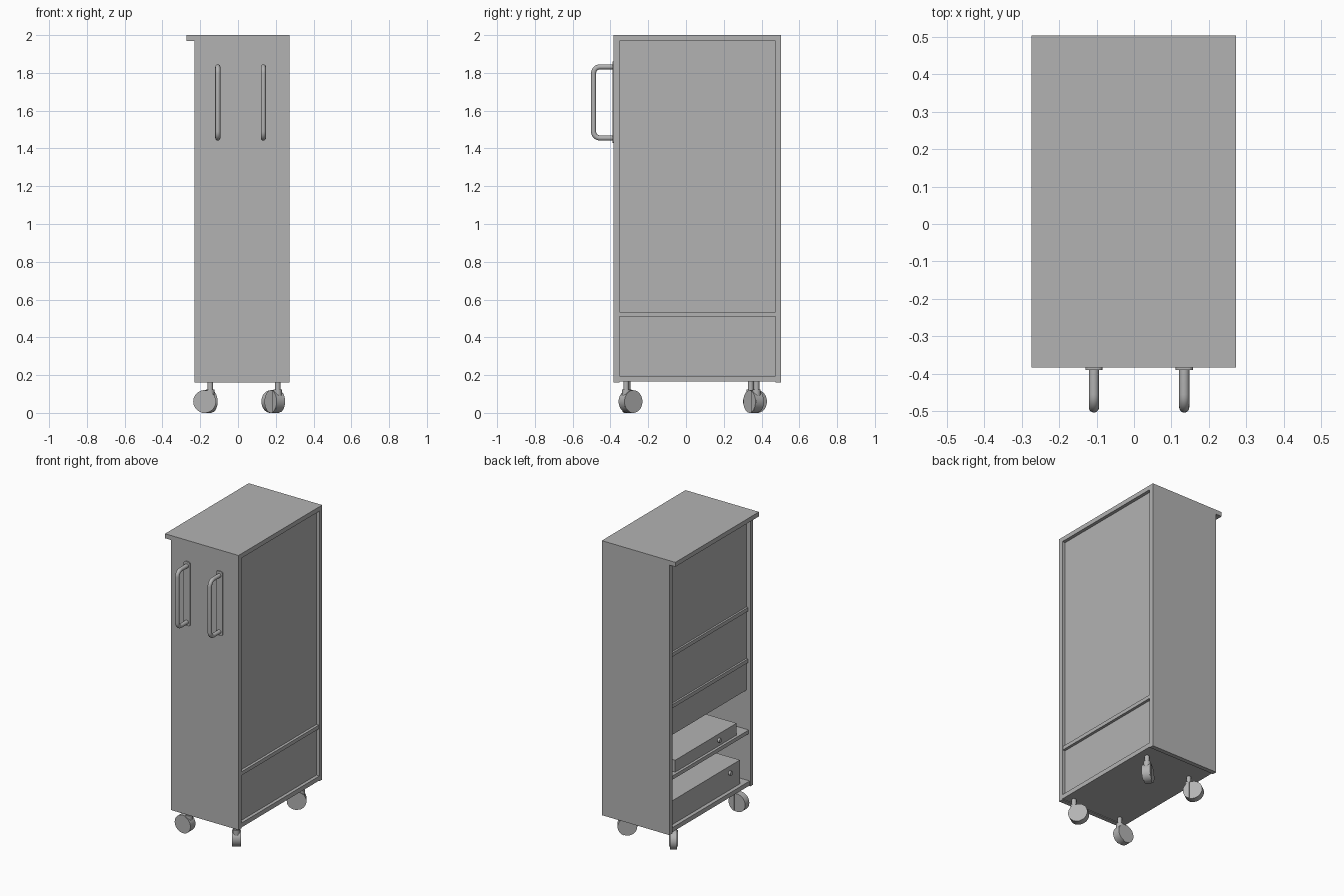
import bpy
import bmesh
import math
from mathutils import Vector, Matrix

if "Cube" in bpy.data.objects:
    bpy.data.objects.remove(bpy.data.objects["Cube"])

grey = bpy.data.materials.new("plain grey")
grey.use_nodes = True
grey.diffuse_color = (0.45, 0.45, 0.45, 1)
grey.node_tree.nodes["Principled BSDF"].inputs["Base Color"].default_value = (0.45, 0.45, 0.45, 1)


def finish(name, bm, smooth=False):
    """Turn a bmesh into a named grey object."""
    bmesh.ops.recalc_face_normals(bm, faces=bm.faces[:])
    mesh = bpy.data.meshes.new(name)
    bm.to_mesh(mesh)
    bm.free()
    mesh.materials.append(grey)
    obj = bpy.data.objects.new(name, mesh)
    bpy.context.collection.objects.link(obj)
    if smooth:
        bpy.ops.object.select_all(action="DESELECT")
        obj.select_set(True)
        bpy.context.view_layer.objects.active = obj
        bpy.ops.object.shade_smooth_by_angle(angle=math.radians(40))
    return obj


def box(name, x, y, z):
    """Box from (min, max) spans."""
    bm = bmesh.new()
    size = [s[1] - s[0] for s in (x, y, z)]
    mid = [(s[0] + s[1]) / 2 for s in (x, y, z)]
    bmesh.ops.create_cube(bm, size=1, matrix=Matrix.Translation(mid) @ Matrix.Diagonal((*size, 1)))
    return finish(name, bm)


def add_rod(bm, start, end, radius, sides=32):
    """Capped cylinder between two points."""
    start, end = Vector(start), Vector(end)
    axis = end - start
    turn = axis.to_track_quat("Z", "Y").to_matrix().to_4x4()
    bmesh.ops.create_cone(bm, cap_ends=True, segments=sides, radius1=radius, radius2=radius,
                          depth=axis.length, matrix=Matrix.Translation((start + end) / 2) @ turn)


# Cabinet carcass
LEFT, RIGHT = -0.23, 0.272
FRONT, BACK = -0.383, 0.503
T = 0.03
IN_Y = (FRONT + T, BACK - T)
box("front_board", (LEFT, RIGHT), (FRONT, FRONT + T), (0.16, 1.97))
box("back_board", (LEFT, RIGHT), (BACK - T, BACK), (0.16, 1.97))
box("top_board", (-0.273, RIGHT), (FRONT, BACK), (1.97, 2.0))
box("bottom_board", (LEFT + 0.005, RIGHT), IN_Y, (0.165, 0.195))

# Shelves and the recessed closed side
box("lower_shelf", (-0.218, 0.268), IN_Y, (0.51, 0.535))
box("middle_shelf", (-0.213, 0.23), IN_Y, (0.985, 1.01))
box("upper_shelf", (-0.213, 0.23), IN_Y, (1.33, 1.355))
box("side_panel_upper", (0.23, 0.25), IN_Y, (0.535, 1.97))
box("side_panel_lower", (0.23, 0.25), IN_Y, (0.195, 0.51))

# Flaps on the open side
for name, span in (("top_flap", (1.355, 1.97)), ("middle_flap", (1.01, 1.33)), ("bottom_flap", (0.797, 0.985))):
    box(name, (-0.2, -0.18), IN_Y, span)

# Boxes standing on the shelves, each with a knob
box("small_case", (-0.2, 0.18), (-0.25, 0.40), (0.535, 0.615))
box("large_case", (-0.2, 0.18), (-0.285, 0.45), (0.195, 0.355))
for name, y, z in (("small_case_knob", -0.06, 0.574), ("large_case_knob", -0.176, 0.31)):
    bm = bmesh.new()
    add_rod(bm, (-0.2, y, z), (-0.215, y, z), 0.014, 20)
    finish(name, bm, True)


# Bar handles on rounded back plates
def handle(name, x):
    bm = bmesh.new()
    width, low, high, corner = 0.023, 1.43, 1.86, 0.012
    ring = []
    for i, (sx, z) in enumerate(((1, high), (-1, high), (-1, low), (1, low))):
        cx = x + sx * (width - corner)
        cz = z - corner if z == high else z + corner
        for k in range(5):
            a = math.pi / 2 * (i + k / 4)
            ring.append(bm.verts.new((cx + corner * math.cos(a), FRONT, cz + corner * math.sin(a))))
    face = bm.faces.new(ring)
    moved = bmesh.ops.extrude_face_region(bm, geom=[face])["geom"]
    bmesh.ops.translate(bm, vec=(0, -0.007, 0), verts=[v for v in moved if isinstance(v, bmesh.types.BMVert)])
    finish(name + "_plate", bm)

    # Path with rounded corners, swept by a circle
    r, bend, out, low, high = 0.0135, 0.035, -0.4895, 1.455, 1.832
    path = [(FRONT, high, 0)]
    for i, z in enumerate((high - bend, low + bend)):
        for k in range(9):
            a = math.pi / 2 * (1 + i + k / 8)
            path.append((out + bend + bend * math.cos(a), z + bend * math.sin(a), 0))
    path.append((FRONT, low, 0))
    bm = bmesh.new()
    rings = []
    for i, p in enumerate(path):
        before, after = path[max(i - 1, 0)], path[min(i + 1, len(path) - 1)]
        along = Vector((0, after[0] - before[0], after[1] - before[1])).normalized()
        side = Vector((1, 0, 0))
        up = along.cross(side)
        centre = Vector((x, p[0], p[1]))
        rings.append([bm.verts.new(centre + r * (math.cos(t) * side + math.sin(t) * up))
                      for t in (2 * math.pi * k / 20 for k in range(20))])
    for a, b in zip(rings, rings[1:]):
        for k in range(20):
            n = (k + 1) % 20
            bm.faces.new((a[k], a[n], b[n], b[k]))
    finish(name + "_bar", bm, True)


handle("right_handle", -0.107)
handle("left_handle", 0.134)


# Swivel casters: stem, socket, half-round hood and trailing wheel
def caster(name, x, y, heading):
    trail = Vector((math.cos(heading), math.sin(heading), 0))
    axle = Vector((-trail.y, trail.x, 0))
    stem = Vector((x, y, 0))
    hub = stem + trail * 0.03 + Vector((0, 0, 0.06))
    up = Vector((0, 0, 1))
    bm = bmesh.new()
    add_rod(bm, stem + up * 0.1, stem + up * 0.168, 0.015, 20)
    add_rod(bm, stem + up * 0.05, stem + up * 0.125, 0.022, 24)
    finish(name + "_stem", bm, True)
    bm = bmesh.new()
    add_rod(bm, hub - axle * 0.022, hub + axle * 0.022, 0.06, 40)
    finish(name + "_wheel", bm, True)
    bm = bmesh.new()
    add_rod(bm, hub - axle * 0.027, hub + axle * 0.027, 0.0598, 40)
    cut = bmesh.ops.bisect_plane(bm, geom=bm.verts[:] + bm.edges[:] + bm.faces[:],
                                 plane_co=hub - trail * 0.02, plane_no=trail, clear_outer=True)
    rim = [e for e in cut["geom_cut"] if isinstance(e, bmesh.types.BMEdge)]
    bmesh.ops.contextual_create(bm, geom=rim)
    finish(name + "_hood", bm, True)


caster("front_right_caster", -0.147, -0.31, math.pi)
caster("front_left_caster", 0.21, -0.317, math.radians(125))
caster("back_left_caster", 0.21, 0.373, math.radians(215))
caster("back_right_caster", -0.147, 0.342, math.radians(125))
